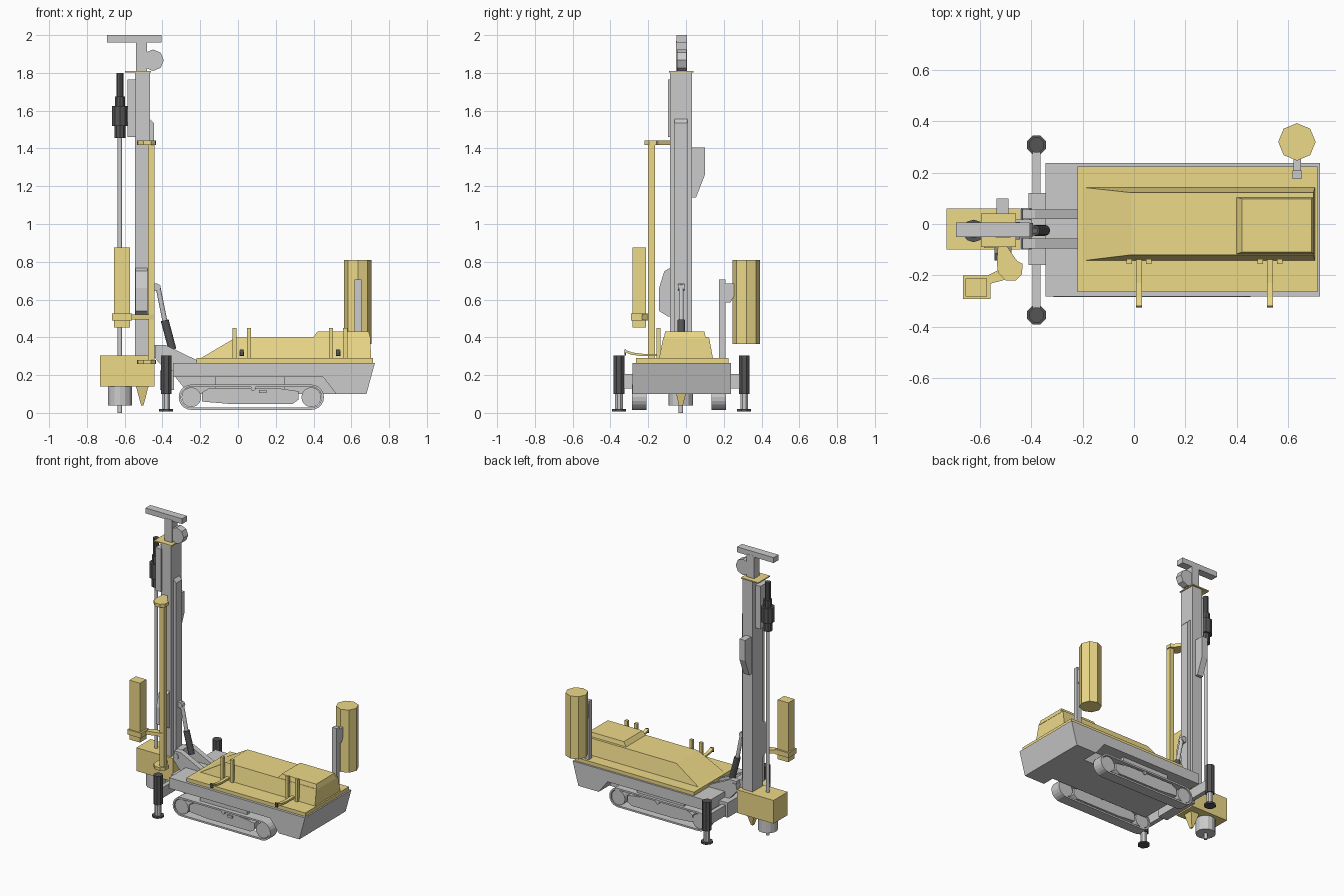
import bpy, bmesh, math
from mathutils import Vector, Matrix


def material(name, rgb):
    m = bpy.data.materials.new(name)
    m.diffuse_color = (*rgb, 1)
    return m


YELLOW = material("yellow_paint", (0.85, 0.70, 0.25))
DARK = material("dark_rubber", (0.09, 0.09, 0.09))
STEEL = material("bright_steel", (0.60, 0.60, 0.60))


def finish(name, bm, mat=None):
    bmesh.ops.recalc_face_normals(bm, faces=bm.faces)
    me = bpy.data.meshes.new(name)
    bm.to_mesh(me)
    bm.free()
    ob = bpy.data.objects.new(name, me)
    bpy.context.collection.objects.link(ob)
    if mat:
        me.materials.append(mat)
    return ob


def loft(name, rings, mat=None):
    """Skin equal-length rings of points and cap both ends."""
    bm = bmesh.new()
    rs = [[bm.verts.new(p) for p in r] for r in rings]
    n = len(rs[0])
    for a, b in zip(rs, rs[1:]):
        for i in range(n):
            bm.faces.new((a[i], a[(i + 1) % n], b[(i + 1) % n], b[i]))
    bm.faces.new(rs[0])
    bm.faces.new(rs[-1])
    return finish(name, bm, mat)


def prism(name, pts, axis, lo, hi, mat=None):
    """Extrude a 2D profile along x (y,z), y (x,z) or z (x,y)."""
    put = {"x": lambda p, d: (d, p[0], p[1]),
           "y": lambda p, d: (p[0], d, p[1]),
           "z": lambda p, d: (p[0], p[1], d)}[axis]
    return loft(name, [[put(p, d) for p in pts] for d in (lo, hi)], mat)


def rect(x0, x1, y0, y1, z):
    return [(x0, y0, z), (x1, y0, z), (x1, y1, z), (x0, y1, z)]


def box(name, x0, x1, y0, y1, z0, z1, mat=None):
    return loft(name, [rect(x0, x1, y0, y1, z0), rect(x0, x1, y0, y1, z1)], mat)


def cyl(name, p0, p1, r, mat=None, n=12, spin=0):
    p0, p1 = Vector(p0), Vector(p1)
    d = p1 - p0
    bm = bmesh.new()
    mat4 = (Matrix.Translation((p0 + p1) / 2) @ d.to_track_quat("Z", "Y").to_matrix().to_4x4()
            @ Matrix.Rotation(spin, 4, "Z"))
    bmesh.ops.create_cone(bm, cap_ends=True, segments=n, radius1=r, radius2=r,
                          depth=d.length, matrix=mat4)
    return finish(name, bm, mat)


# Hull and belly between the tracks
prism("hull", [(-0.345, 0.19), (0.45, 0.19), (0.52, 0.10), (0.68, 0.10), (0.725, 0.265),
               (-0.345, 0.265)], "y", -0.283, 0.238)
prism("belly", [(-0.26, 0.10), (0.53, 0.10), (0.53, 0.20), (-0.34, 0.20)], "y", -0.195, 0.12)

# Crawler tracks: belt, wheels, side frame
AX0, AX1, AZ, R = -0.247, 0.388, 0.083, 0.067


def belt_outline(r):
    pts = []
    for cx, start in ((AX1, -90), (AX0, 90)):
        for i in range(11):
            a = math.radians(start + 18 * i)
            pts.append((cx + r * math.cos(a), AZ + r * math.sin(a)))
    return pts


def belt(name, y0, y1):
    bm = bmesh.new()
    loops = [[bm.verts.new((x, y, z)) for x, z in belt_outline(r)]
             for r, y in ((R, y0), (R, y1), (R - 0.012, y1), (R - 0.012, y0))]
    n = len(loops[0])
    for k in range(4):
        a, b = loops[k], loops[(k + 1) % 4]
        for i in range(n):
            bm.faces.new((a[i], a[(i + 1) % n], b[(i + 1) % n], b[i]))
    finish(name, bm)


for side, y0, y1 in (("front", -0.285, -0.21), ("back", 0.135, 0.212)):
    belt(side + "_track_belt", y0, y1)
    for end, cx in (("left", AX0), ("right", AX1)):
        cyl(f"{side}_{end}_wheel", (cx, y0 + 0.006, AZ), (cx, y1 - 0.006, AZ), 0.052, n=20)
    prism(side + "_track_frame", [(-0.19, 0.06), (-0.05, 0.048), (0.29, 0.048), (0.32, 0.07),
                                  (0.32, 0.115), (0.20, 0.132), (-0.15, 0.132), (-0.19, 0.11)],
          "y", y0 + 0.012, y1 - 0.012)
    box(side + "_track_step", 0.11, 0.15, y0 + 0.004, y1 - 0.02, 0.105, 0.122)
    cyl(side + "_track_roller", (0.08, y0 + 0.004, 0.13), (0.08, y1 - 0.004, 0.13), 0.013)
    box(side + "_track_mount", -0.12, 0.25, y0 + 0.03, y1 - 0.02, 0.12, 0.20)

# Stabiliser legs on a cross beam
box("stabiliser_beam", -0.395, -0.365, -0.335, 0.285, 0.13, 0.205)
box("stabiliser_sleeve", -0.412, -0.34, -0.16, 0.12, 0.12, 0.225)
for side, y in (("front", -0.355), ("back", 0.308)):
    s = math.pi / 8
    cyl(side + "_leg_tube", (-0.38, y, 0.10), (-0.38, y, 0.305), 0.031, DARK, 8, s)
    cyl(side + "_leg_rod", (-0.38, y, 0.015), (-0.38, y, 0.10), 0.022, STEEL, 8, s)
    cyl(side + "_leg_foot", (-0.38, y, 0.008), (-0.38, y, 0.02), 0.04, DARK, 8, s)

# Engine deck and hood
box("deck_plate", -0.22, 0.715, -0.265, 0.225, 0.265, 0.29, YELLOW)
loft("hood", [rect(-0.20, 0.705, -0.143, 0.143, 0.288), rect(-0.01, 0.70, -0.12, 0.122, 0.40)], YELLOW)
loft("hood_hatch", [rect(0.395, 0.702, -0.118, 0.105, 0.395),
                    rect(0.42, 0.692, -0.11, 0.098, 0.43)], YELLOW)

# Deck handrails: two posts with a curved arm between
for side, x in (("left", 0.02), ("right", 0.53)):
    for end, dx in (("a", -0.038), ("b", 0.038)):
        box(f"{side}_rail_post_{end}", x + dx - 0.011, x + dx + 0.011, -0.156, -0.136, 0.285, 0.45, YELLOW)
    prism(side + "_rail_arm", [(-0.325, 0.322), (-0.29, 0.308), (-0.23, 0.300), (-0.13, 0.300),
                               (-0.13, 0.313), (-0.23, 0.313), (-0.285, 0.320), (-0.322, 0.334)],
          "x", x - 0.012, x + 0.012, YELLOW)
    box(side + "_rail_tip", x - 0.01, x + 0.01, -0.326, -0.318, 0.305, 0.335, DARK)

# Rear canister on its post
cyl("canister", (0.635, 0.32, 0.365), (0.635, 0.32, 0.81), 0.073, YELLOW, 8)
box("canister_post", 0.618, 0.653, 0.176, 0.208, 0.285, 0.705)
prism("canister_bracket", [(0.20, 0.685), (0.255, 0.685), (0.255, 0.62), (0.235, 0.585), (0.20, 0.585)],
      "x", 0.622, 0.65)

# Mast and its attachments
box("mast", -0.545, -0.467, -0.085, 0.031, 0.30, 1.805)
prism("mast_rail", [(-0.47, 0.30), (-0.445, 0.30), (-0.445, 1.535), (-0.47, 1.56)], "y", -0.06, 0.008)
box("mast_slide", -0.585, -0.54, -0.094, 0.0, 1.46, 1.765)
prism("mast_back_box", [(0.025, 1.405), (0.10, 1.405), (0.10, 1.26), (0.053, 1.14), (0.025, 1.14)],
      "x", -0.535, -0.49)
prism("mast_front_box", [(-0.08, 0.77), (-0.115, 0.75), (-0.143, 0.66), (-0.143, 0.54), (-0.095, 0.51),
                         (-0.08, 0.51)], "x", -0.543, -0.478)
box("mast_cap", -0.597, -0.46, -0.09, 0.04, 1.802, 1.81, YELLOW)
box("mast_head_post", -0.54, -0.482, -0.052, 0.006, 1.805, 1.97)
box("mast_head_bar", -0.693, -0.405, -0.05, 0.005, 1.962, 2.0)
cyl("head_pulley", (-0.45, -0.048, 1.867), (-0.45, 0.003, 1.867), 0.057, n=8)
box("pulley_hub", -0.49, -0.44, -0.035, -0.01, 1.85, 1.885)

# Mast pivot brackets and tilt ram
for side, y0, y1 in (("front", -0.095, -0.057), ("back", 0.02, 0.057)):
    prism(side + "_pivot_bracket", [(-0.435, 0.36), (-0.385, 0.36), (-0.22, 0.28), (-0.22, 0.20),
                                    (-0.35, 0.19), (-0.44, 0.29)], "y", y0, y1)
cyl("pivot_pin", (-0.42, -0.10, 0.325), (-0.42, 0.062, 0.325), 0.02)
box("mast_pivot_lug", -0.48, -0.40, -0.055, 0.018, 0.29, 0.36)
cyl("ram_tube", (-0.347, -0.025, 0.335), (-0.388, -0.025, 0.49), 0.021, DARK)
cyl("ram_rod", (-0.387, -0.025, 0.485), (-0.425, -0.025, 0.675), 0.013, STEEL)
cyl("ram_eye", (-0.426, -0.042, 0.665), (-0.426, -0.008, 0.665), 0.017)
box("ram_lug", -0.455, -0.425, -0.04, -0.01, 0.645, 0.685)

# Drill string and rotary head
DX, DY = -0.625, -0.027
for name, z0, z1, r, mat in (("drill_rod", 0.0, 1.46, 0.012, STEEL),
                             ("rotary_head_lower", 1.455, 1.525, 0.030, DARK),
                             ("rotary_head_body", 1.52, 1.625, 0.044, DARK),
                             ("rotary_head_neck", 1.62, 1.675, 0.028, DARK),
                             ("rotary_head_top", 1.67, 1.80, 0.020, DARK),
                             ("drill_guide", 0.04, 0.145, 0.065, None)):
    cyl(name, (DX, DY, z0), (DX, DY, z1), r, mat, 10 if mat == DARK else 14)
box("head_link", -0.60, -0.58, -0.045, -0.01, 1.54, 1.61)

# Mast foot clamp box with anchor spike
box("clamp_box", -0.73, -0.443, -0.10, 0.06, 0.14, 0.305, YELLOW)
loft("anchor_spike", [rect(-0.54, -0.474, -0.06, 0.008, 0.14),
                      rect(-0.513, -0.500, -0.038, -0.016, 0.04)], YELLOW)

# Swing post with top and bottom arms, and a tube holder
box("swing_post", -0.476, -0.442, -0.20, -0.165, 0.26, 1.435, YELLOW)
ARM = [(-0.53, -0.08), (-0.50, -0.08), (-0.455, -0.145), (-0.435, -0.155), (-0.436, -0.195),
       (-0.46, -0.22), (-0.50, -0.22), (-0.53, -0.19), (-0.535, -0.15)]
prism("swing_arm_top", ARM, "z", 1.418, 1.442, YELLOW)
prism("swing_arm_bottom", ARM, "z", 0.258, 0.28, YELLOW)
prism("holder_arm", [(-0.57, -0.235), (-0.57, -0.20), (-0.53, -0.18), (-0.445, -0.165),
                     (-0.445, -0.20), (-0.52, -0.222)], "z", 0.495, 0.52, YELLOW)
box("tube_holder", -0.666, -0.56, -0.292, -0.20, 0.49, 0.525, YELLOW)
box("holder_tube", -0.656, -0.573, -0.283, -0.212, 0.453, 0.875, YELLOW)
